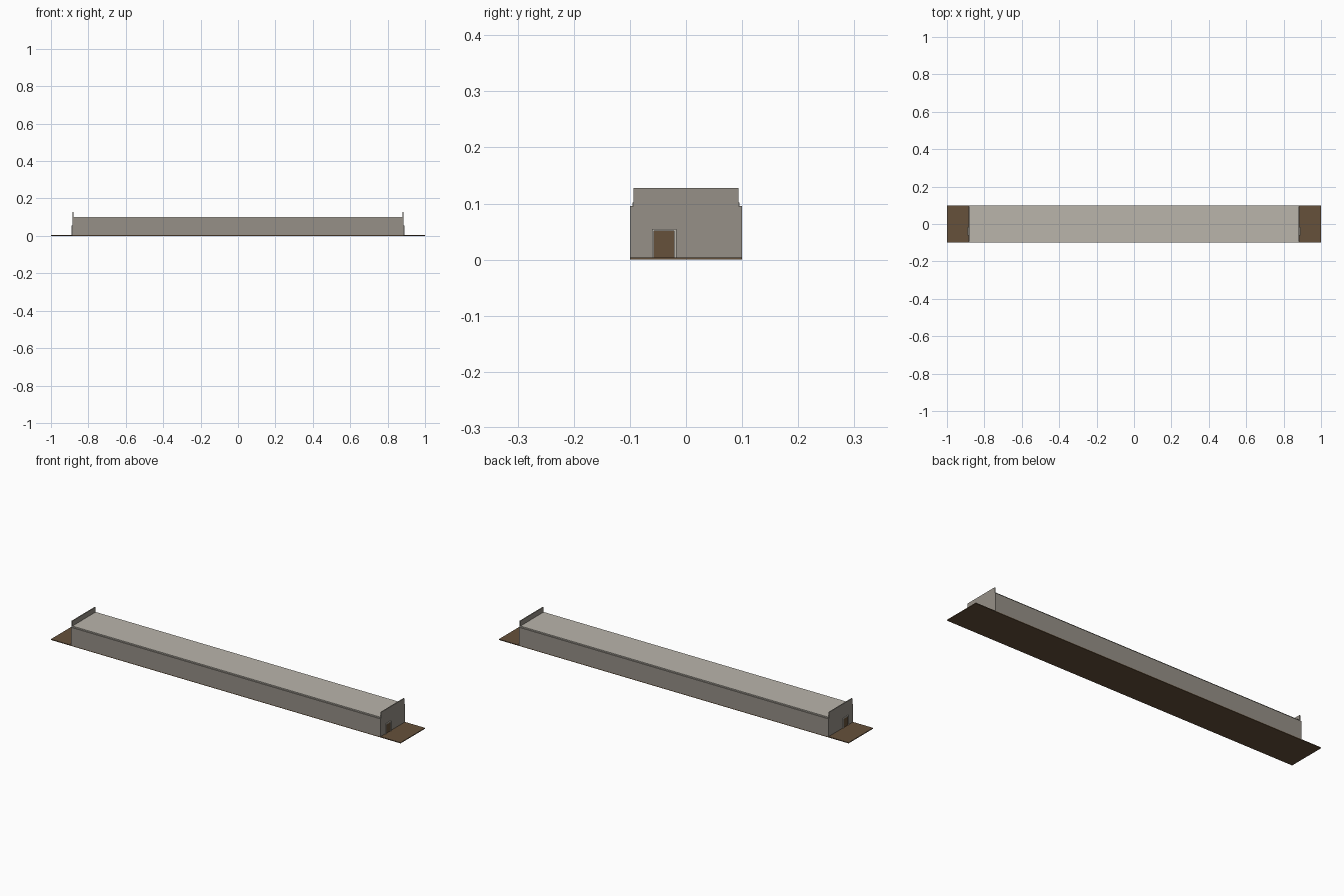
import bpy

cube = bpy.data.objects.get("Cube")
if cube:
    bpy.data.objects.remove(cube, do_unlink=True)


def material(name, rgb):
    """Flat material from 0-255 display colour, stored as linear."""
    lin = [((c / 255 + 0.055) / 1.055) ** 2.4 for c in rgb] + [1.0]
    m = bpy.data.materials.new(name)
    m.use_nodes = True
    m.diffuse_color = lin
    m.node_tree.nodes["Principled BSDF"].inputs["Base Color"].default_value = lin
    return m


STONE = material("stone grey", (150, 144, 135))
PALE = material("pale stone", (186, 181, 171))
BROWN = material("earth brown", (102, 81, 59))


def prism(name, outline, x0, x1, mat):
    """Extrude a (y, z) outline along x."""
    n = len(outline)
    verts = [(x, y, z) for x in (x0, x1) for y, z in outline]
    faces = [tuple(range(n))[::-1], tuple(range(n, 2 * n))]
    faces += [(i, (i + 1) % n, n + (i + 1) % n, n + i) for i in range(n)]
    if x1 < x0:
        faces = [f[::-1] for f in faces]
    mesh = bpy.data.meshes.new(name)
    mesh.from_pydata(verts, [], faces)
    mesh.materials.append(mat)
    obj = bpy.data.objects.new(name, mesh)
    bpy.context.collection.objects.link(obj)
    return obj


def rect(y0, y1, z0, z1):
    return [(y0, z0), (y1, z0), (y1, z1), (y0, z1)]


BASE = 0.004      # top of the ground slab
EAVE = 0.096      # top of the long walls
END = 0.885       # outer face of the end walls

# Ground slab, long hall and slightly inset roof
prism("ground_slab", rect(-0.1, 0.1, 0, BASE), -1, 1, BROWN)
prism("hall_walls", rect(-0.1, 0.1, BASE, EAVE), -0.88, 0.88, STONE)
prism("roof", rect(-0.095, 0.095, EAVE, 0.102), -0.88, 0.88, PALE)

# End walls with stepped parapets, each with a framed door
parapet = [(-0.1, BASE), (0.1, BASE), (0.1, EAVE), (0.094, EAVE),
           (0.094, 0.128), (-0.094, 0.128), (-0.094, EAVE), (-0.1, EAVE)]
y0, y1, top, t = -0.061, -0.017, 0.055, 0.004
frame = [(y0, BASE), (y0 + t, BASE), (y0 + t, top - t), (y1 - t, top - t),
         (y1 - t, BASE), (y1, BASE), (y1, top), (y0, top)]
for side, s in (("left", 1), ("right", -1)):
    prism(side + "_end_wall", parapet, s * 0.88, s * END, STONE)
    prism(side + "_door_frame", frame, s * END, s * (END + 0.004), PALE)
    prism(side + "_door", rect(y0 + t, y1 - t, BASE, top - t),
          s * END, s * (END + 0.001), BROWN)
